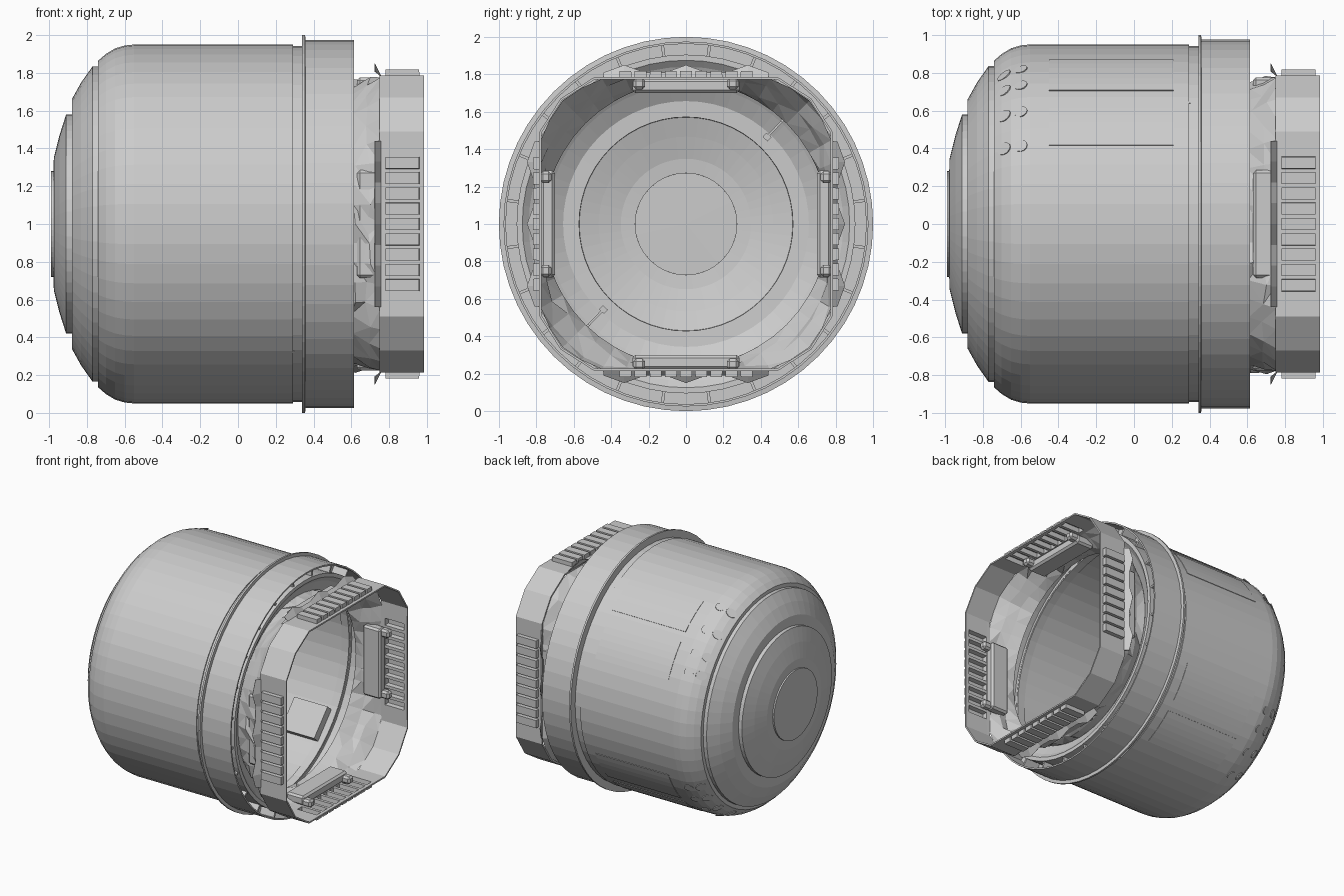
import bpy, bmesh, random
from math import sin, cos, pi, radians

random.seed(4)
if "Cube" in bpy.data.objects:
    bpy.data.objects.remove(bpy.data.objects["Cube"])

GREY = (0.6, 0.6, 0.6, 1)
metal = bpy.data.materials.new("light_grey")
metal.use_nodes = True
metal.diffuse_color = GREY
metal.node_tree.nodes["Principled BSDF"].inputs["Base Color"].default_value = GREY


def finish(name, bm, thick=0):
    bmesh.ops.remove_doubles(bm, verts=bm.verts, dist=0.0005)
    mesh = bpy.data.meshes.new(name)
    bm.to_mesh(mesh)
    bm.free()
    mesh.materials.append(metal)
    ob = bpy.data.objects.new(name, mesh)
    bpy.context.collection.objects.link(ob)
    if thick:
        mod = ob.modifiers.new("Thickness", "SOLIDIFY")
        mod.thickness = thick
        mod.offset = -1
    return ob


def polar(x, r, a):
    """Point at radius r and angle a (from the top towards +y) about the x axis."""
    return (x, r * sin(a), 1 + r * cos(a))


def skin(bm, rows, closed=True):
    """Quads between rows of points running along +x, normals outward."""
    vs = [[bm.verts.new(p) for p in row] for row in rows]
    n = len(rows[0])
    faces = []
    for lo, hi in zip(vs, vs[1:]):
        for i in range(n if closed else n - 1):
            j = (i + 1) % n
            faces.append(bm.faces.new((lo[i], hi[i], hi[j], lo[j])))
    return faces


def lathe(name, profile, thick, n=56):
    bm = bmesh.new()
    skin(bm, [[polar(x, max(r, 0.0001), 2 * pi * i / n) for i in range(n)]
              for x, r in profile])
    return finish(name, bm, thick)


def box(bm, x0, x1, u0, u1, r0, r1, a):
    """Box standing on the wall at angle a: u is sideways, r is outward."""
    def place(x, u, r):
        return (x, r * sin(a) + u * cos(a), 1 + r * cos(a) - u * sin(a))
    v = [bm.verts.new(place(x, u, r)) for x in (x0, x1) for u in (u0, u1) for r in (r0, r1)]
    faces = [bm.faces.new([v[i] for i in q]) for q in
             ((0, 1, 3, 2), (4, 6, 7, 5), (0, 4, 5, 1), (2, 3, 7, 6), (0, 2, 6, 4), (1, 5, 7, 3))]
    bmesh.ops.recalc_face_normals(bm, faces=faces)


# Pressure shell with stepped nose
lathe("hull_shell", [
    (-0.99, 0), (-0.99, 0.28), (-0.978, 0.28), (-0.975, 0.35), (-0.945, 0.47),
    (-0.91, 0.58), (-0.88, 0.58), (-0.88, 0.66), (-0.83, 0.75), (-0.77, 0.835),
    (-0.74, 0.835), (-0.74, 0.865), (-0.7, 0.90), (-0.65, 0.93), (-0.6, 0.945),
    (-0.55, 0.95), (0.29, 0.95), (0.29, 0.942), (0.35, 0.942)], 0.012)

# Flange and skirt band
lathe("flange_band", [(0.34, 0.94), (0.34, 1.0), (0.355, 1.0), (0.358, 0.975),
                      (0.615, 0.975)], 0.012)

# Recessed channel and inner lip
lathe("inner_lip", [(0.46, 0.968), (0.46, 0.905), (0.6, 0.905), (0.6, 0.875),
                    (0.57, 0.84), (0.53, 0.76)], 0)

# Spacer tabs in the channel
bm = bmesh.new()
for k in range(24):
    box(bm, 0.46, 0.585, -0.008, 0.008, 0.9, 0.966, 2 * pi * (k + 0.5) / 24)
finish("channel_tabs", bm)

# Crumpled fabric collar between the round lip and the square frame
HALF = 0.785


def frame_radius(a):
    big, small = sorted((abs(sin(a)), abs(cos(a))), reverse=True)
    return min(HALF / big, 0.2 / (0.18 * big + 0.12 * small))


bm = bmesh.new()
N = 48
rows = []
for t in (0, 0.35, 0.7, 1):
    row = []
    for i in range(N):
        a = 2 * pi * i / N
        fold = random.uniform(-0.03, 0.03) if 0 < t < 1 else 0
        r = 0.76 * (1 - t) + (frame_radius(a) - 0.01) * t + fold
        row.append(polar(0.53 + 0.225 * t + fold * 0.5, r, a))
    rows.append(row)
skin(bm, rows)
bmesh.ops.triangulate(bm, faces=bm.faces)
finish("fabric_collar", bm)

# Jagged flaps behind the frame
bm = bmesh.new()
for k in range(4):
    a = k * pi / 2
    base, tip = [], []
    for i in range(9):
        u = -0.44 + 0.11 * i
        r = HALF + (0.065 if i % 3 == 1 else 0.025)
        base.append((0.757, HALF * sin(a) + u * cos(a), 1 + HALF * cos(a) - u * sin(a)))
        tip.append((0.725, r * sin(a) + u * cos(a), 1 + r * cos(a) - u * sin(a)))
    skin(bm, [tip, base], closed=False)
finish("collar_flaps", bm, 0.004)

# Chamfered square frame with raised, hollow-backed louvres on each side
edges = [-0.49]
for i in range(-4, 5):
    edges += [i * 0.081 - 0.032, i * 0.081 + 0.032]
edges.append(0.49)
outline, louvre_cols = [], set()
for k in range(4):
    a = k * pi / 2
    for i, (u, r) in enumerate([(u, HALF) for u in edges] + [(0.67, 0.67)]):
        if i % 2 and i < len(edges) - 1:
            louvre_cols.add(len(outline))
        outline.append((r * sin(a) + u * cos(a), 1 + r * cos(a) - u * sin(a)))
bm = bmesh.new()
faces = skin(bm, [[(x, y, z) for y, z in outline] for x in (0.75, 0.78, 0.96, 0.985)])
bm.normal_update()
n = len(outline)
louvres = [f for i, f in enumerate(faces) if i // n == 1 and i % n in louvre_cols]
bmesh.ops.inset_individual(bm, faces=louvres, thickness=0.001, depth=0.033)
finish("docking_frame", bm, 0.012)

# Brackets on the inner side of the frame
bm = bmesh.new()
for k in range(4):
    a = k * pi / 2
    box(bm, 0.63, 0.79, -0.285, 0.285, 0.70, 0.776, a)
    for s in (-1, 1):
        box(bm, 0.77, 0.85, s * 0.25 - 0.032, s * 0.25 + 0.032, 0.72, 0.78, a)
ob = finish("frame_brackets", bm)
bev = ob.modifiers.new("Soft edges", "BEVEL")
bev.width = 0.015
bev.segments = 1

# Radial fins and a wall panel inside the hull
bm = bmesh.new()
for deg in (43, 224):
    a = radians(deg)
    box(bm, 0.1, 0.4, -0.006, 0.006, 0.63, 0.75, a)
    box(bm, 0.1, 0.4, -0.018, 0.018, 0.62, 0.65, a)
    box(bm, 0.2, 0.3, -0.006, 0.006, 0.74, 0.945, a)
finish("interior_fins", bm)
bm = bmesh.new()
box(bm, 0.0, 0.3, -0.13, 0.13, 0.86, 0.925, radians(132))
finish("interior_panel", bm)

# Thin curved hull plates on the back
bm = bmesh.new()
for a0, a1 in ((26, 43), (48, 66), (114, 132), (137, 154)):
    for x0, x1, r0, r1 in ((-0.45, 0.21, 0.9525, 0.9525),):
        rows = [[polar(x, r, radians(a0 + (a1 - a0) * i / 6)) for i in range(7)]
                for x, r in ((x0, r0), (x1, r1))]
        skin(bm, rows, closed=False)
finish("hull_plates", bm, 0.008)

# Small round ports near the nose shoulder
bm = bmesh.new()
for deg in (26, 39, 51, 60, 120, 129, 141, 154):
    for x, r in ((-0.6, 0.947), (-0.69, 0.91)):
        a = radians(deg)
        tilt = 0.35 if x > -0.65 else 0.8
        rim = []
        for i in range(12):
            dx = 0.034 * cos(pi * i / 6)
            rr, u = r + dx * tilt, 0.034 * sin(pi * i / 6)
            rim.append(bm.verts.new((x + dx, rr * sin(a) + u * cos(a),
                                     1 + rr * cos(a) - u * sin(a))))
        bm.faces.new(rim)
finish("nose_ports", bm, 0.006)
